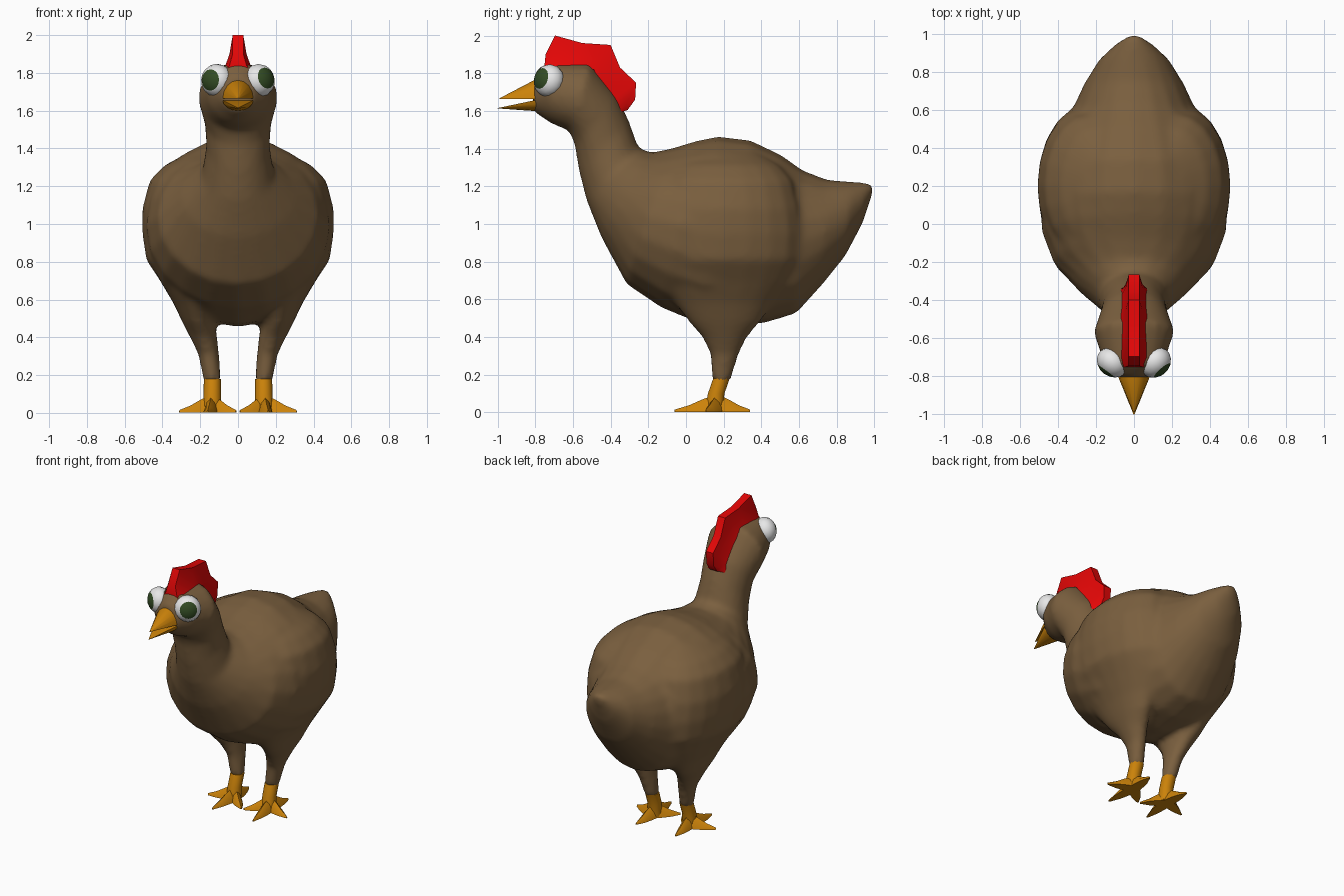
import bpy, bmesh, math
from mathutils import Vector

if "Cube" in bpy.data.objects:
    bpy.data.objects.remove(bpy.data.objects["Cube"])


def mat(name, r, g, b):
    m = bpy.data.materials.new(name)
    m.diffuse_color = (r, g, b, 1)
    m.use_nodes = True
    m.node_tree.nodes["Principled BSDF"].inputs["Base Color"].default_value = m.diffuse_color
    return m


BROWN = mat("brown feathers", .195, .115, .049)
ORANGE = mat("orange skin", .60, .225, .003)
RED = mat("red comb", .78, .002, .002)
WHITE = mat("eye white", .80, .80, .80)
GREEN = mat("dark green iris", .032, .07, .017)


def finish(name, bm, mats, angle=45):
    bmesh.ops.recalc_face_normals(bm, faces=bm.faces)
    me = bpy.data.meshes.new(name)
    bm.to_mesh(me)
    bm.free()
    for m in mats:
        me.materials.append(m)
    ob = bpy.data.objects.new(name, me)
    bpy.context.collection.objects.link(ob)
    bpy.ops.object.select_all(action='DESELECT')
    ob.select_set(True)
    bpy.context.view_layer.objects.active = ob
    bpy.ops.object.shade_smooth_by_angle(angle=math.radians(angle))
    return ob


def loft(name, rings, material, angle=45):
    """Skin a list of equal-length rings and cap both ends."""
    bm = bmesh.new()
    vs = [[bm.verts.new(p) for p in ring] for ring in rings]
    n = len(vs[0])
    for a, b in zip(vs, vs[1:]):
        for i in range(n):
            j = (i + 1) % n
            bm.faces.new((a[i], a[j], b[j], b[i]))
    bm.faces.new(vs[0])
    bm.faces.new(vs[-1])
    return finish(name, bm, [material], angle)


def ellipse(c, u, v, n=16):
    """Ring round centre c with half-axis vectors u and v."""
    c, u, v = Vector(c), Vector(u), Vector(v)
    return [c + u * math.cos(2 * math.pi * i / n) + v * math.sin(2 * math.pi * i / n)
            for i in range(n)]


# Head, neck, torso and tail: top (y, z), bottom (y, z), half width
sections = [
    (-.805, 1.78, -.815, 1.60, .08),
    (-.74, 1.855, -.71, 1.53, .16),
    (-.51, 1.855, -.62, 1.495, .213),
    (-.36, 1.67, -.59, 1.42, .178),
    (-.30, 1.54, -.57, 1.29, .168),
    (-.25, 1.40, -.53, 1.13, .19),
    (-.18, 1.38, -.45, .93, .30),
    (-.08, 1.40, -.315, .68, .425),
    (.05, 1.44, -.13, .555, .485),
    (.17, 1.465, .08, .47, .495),
    (.34, 1.445, .25, .455, .475),
    (.50, 1.37, .42, .475, .405),
    (.62, 1.285, .585, .525, .325),
    (.75, 1.235, .725, .68, .262),
    (.88, 1.225, .845, .83, .185),
    (.965, 1.218, .935, 1.0, .09),
    (1.0, 1.216, .99, 1.16, .015),
]
rings = []
for ty, tz, by, bz, w in sections:
    c = (0, (ty + by) / 2, (tz + bz) / 2)
    rings.append(ellipse(c, (w, 0, 0), (0, (ty - by) / 2, (tz - bz) / 2), 20))
body = loft("body", rings, BROWN, 60)

# Folded wings flowing into the thighs: z, centre x, centre y, half width, half depth
flank = [(1.38, .15, .2, .11, .18), (1.31, .20, .2, .19, .30),
         (1.23, .23, .2, .238, .37), (1.08, .25, .2, .257, .41),
         (.95, .25, .2, .257, .425), (.81, .245, .2, .241, .415),
         (.70, .235, .2, .178, .36), (.58, .225, .2, .117, .26),
         (.48, .21, .205, .085, .19), (.40, .182, .205, .072, .12),
         (.31, .155, .205, .055, .077), (.16, .135, .187, .047, .047)]
for s in (1, -1):
    loft("wing_and_thigh", [ellipse((x * s, y, z), (rx, 0, 0), (0, ry, 0), 20)
                            for z, x, y, rx, ry in flank], BROWN, 60)
    body.select_set(True)
    bpy.context.view_layer.objects.active = body
    bpy.ops.object.join()

# Fuse torso, wings and thighs into one soft skin
fuse = body.modifiers.new("fuse", 'REMESH')
fuse.mode = 'VOXEL'
fuse.voxel_size = .02
fuse.use_smooth_shade = True
soften = body.modifiers.new("soften", 'SMOOTH')
soften.factor = .5
soften.iterations = 7

# Comb: outer (y, z) and base (y, z), thin at the crest and flared at the base
comb = [
    (-.745, 1.90, -.755, 1.80), (-.695, 2.0, -.70, 1.835), (-.55, 1.96, -.58, 1.83),
    (-.40, 1.95, -.49, 1.82), (-.35, 1.83, -.44, 1.73), (-.265, 1.75, -.385, 1.66),
    (-.27, 1.66, -.35, 1.61), (-.31, 1.605, -.34, 1.595),
]
rings = []
for oy, oz, by, bz in comb:
    my, mz = oy * .4 + by * .6, oz * .4 + bz * .6
    rings.append([(-.068, by, bz), (-.045, my, mz), (-.028, oy, oz),
                  (.028, oy, oz), (.045, my, mz), (.068, by, bz)])
loft("comb", rings, RED, 35)


# Beak: two half cones, the upper one domed and the lower one hanging
def beak(name, z_flat, height, tip):
    def ring(y, zf, w, h):
        return [(w * math.cos(math.pi * i / 8), y, zf + h * math.sin(math.pi * i / 8))
                for i in range(9)]
    loft(name, [ring(-.76, z_flat, .085, height), ring(-.81, z_flat, .08, height),
                ring(tip[0], tip[1], .003, height * .03)], ORANGE, 40)


beak("upper_beak", 1.664, .097, (-.99, 1.664))
beak("lower_beak", 1.655, -.055, (-1.0, 1.615))

# Toe tips relative to the ankle for the +x foot
toes = {"inner_toe": (-.13, -.115), "front_toe": (.02, -.225),
        "outer_toe": (.17, -.06), "back_toe": (.015, .175)}

for side, s, gaze in (("right", 1, (.64, -.74, .22)), ("left", -1, (-.59, -.80, .04))):
    # Eye: flattened ball with its pole along the gaze, iris on the cap faces
    bm = bmesh.new()
    bmesh.ops.create_uvsphere(bm, u_segments=16, v_segments=9, radius=.088)
    for f in bm.faces:
        f.material_index = int(f.calc_center_median().z > .066)
    bmesh.ops.scale(bm, verts=bm.verts, vec=(1, 1, .85))
    bmesh.ops.rotate(bm, verts=bm.verts, cent=(0, 0, 0),
                     matrix=Vector(gaze).to_track_quat('Z', 'Y').to_matrix())
    bmesh.ops.translate(bm, verts=bm.verts, vec=(.112 * s, -.727, 1.76))
    finish(side + "_eye", bm, [WHITE, GREEN], 60)

    # Shank
    shank = [(.18, .135, .188, .046), (.10, .136, .160, .046), (.01, .138, .15, .05)]
    loft(side + "_shank", [ellipse((x * s, y, z), (r, 0, 0), (0, r, 0), 10)
                           for z, x, y, r in shank], ORANGE, 50)

    # Toes: roof-shaped wedges tapering to the tip
    for name, (dx, dy) in toes.items():
        d = Vector((dx * s, dy, 0))
        across = Vector((-d.y, d.x, 0)).normalized()
        base = Vector((.14 * s, .165, .003))
        rings = []
        for t, w, h in ((0, .04, .095), (.35, .036, .066), (.65, .027, .036), (1, .005, .012)):
            p = base + d * t
            up = Vector((0, 0, h))
            rings.append([p - across * w, p - across * w * .6 + up * .65, p + up,
                          p + across * w * .6 + up * .65, p + across * w])
        loft(side + "_" + name, rings, ORANGE, 40)
